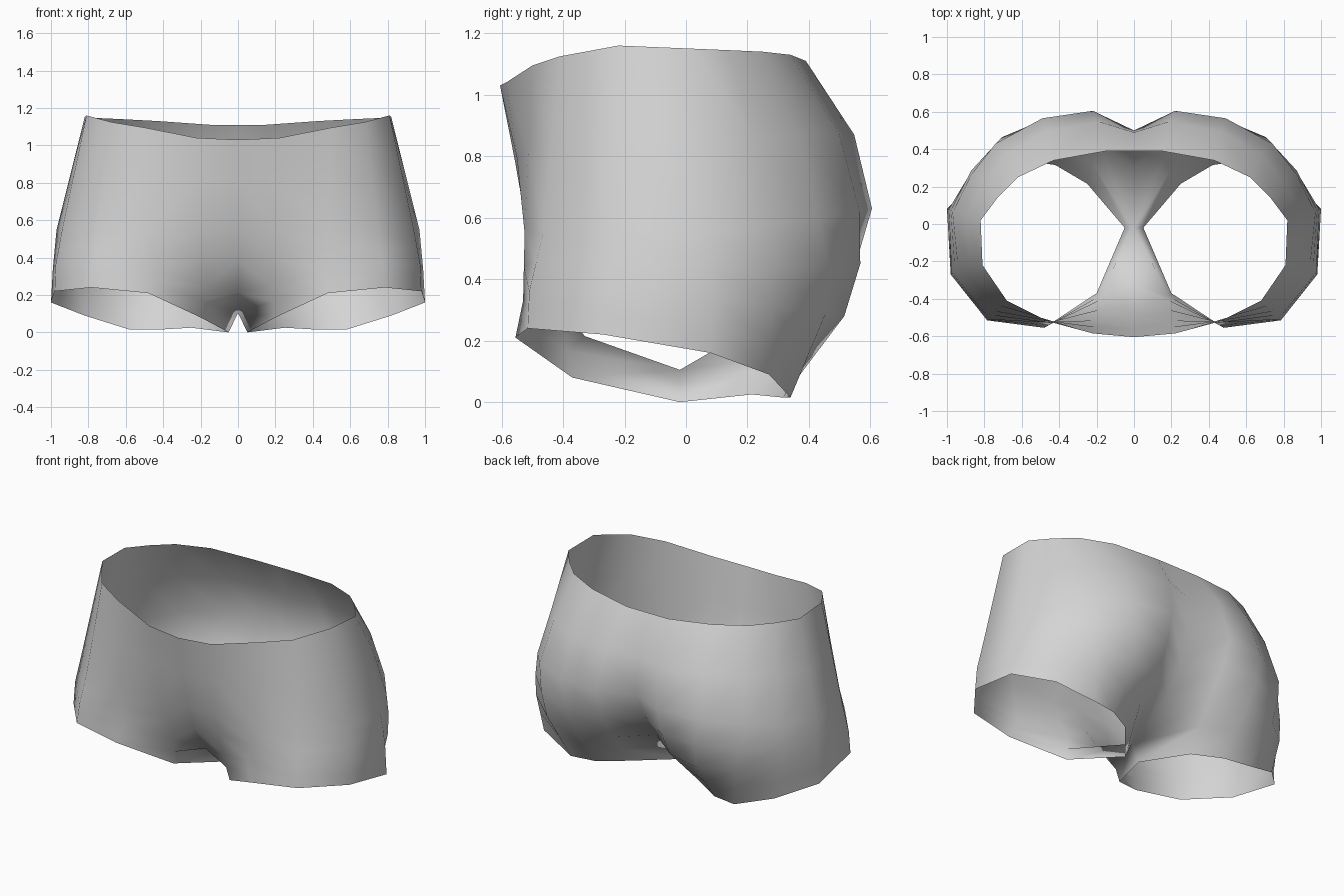
import bpy, bmesh
from mathutils import Vector

if "Cube" in bpy.data.objects:
    bpy.data.objects.remove(bpy.data.objects["Cube"])

# Half rings of the garment, from front centre round the side to back centre
waist = [(0, -.605, 1.03), (.22, -.585, 1.04), (.5, -.5, 1.095), (.68, -.41, 1.125),
         (.81, -.22, 1.16), (.82, .02, 1.15), (.73, .14, 1.145), (.62, .25, 1.14),
         (.43, .34, 1.13), (.15, .39, 1.11), (0, .39, 1.11)]
hip = [(0, -.51, .55), (.2, -.515, .55), (.48, -.525, .55), (.75, -.465, .55),
       (.94, -.24, .55), (.97, .06, .55), (.87, .265, .57), (.74, .43, .6),
       (.49, .565, .62), (.22, .605, .63), (0, .5, .62)]
thigh = [(0, -.33, .215), (.17, -.4, .25), (.44, -.53, .33), (.77, -.51, .36),
         (.975, -.26, .36), (.99, .08, .34), (.87, .28, .31), (.67, .455, .29),
         (.43, .515, .28), (.2, .45, .28), (0, .3, .29)]
hem = [(.05, -.02, 0), (.2, -.37, .08), (.48, -.555, .21), (.785, -.515, .24),
       (.98, -.27, .22), (1, .08, .16), (.82, .27, .09), (.58, .34, .015),
       (.42, .315, .015), (.25, .215, .025), (.05, -.02, 0)]
crotch = Vector((0, -.02, .105))

W, H, T, L = [[Vector(p) for p in ring] for ring in (waist, hip, thigh, hem)]


def between(a, b, bulge):
    """Ring halfway from a to b, pushed out at the back only."""
    mid = [(p + q) / 2 for p, q in zip(a, b)]
    for p in mid:
        p.y += bulge * max(0, p.y)
    return mid


upper = between(W, H, .1)
lower = between(H, T, .05)
lower[0].y -= .02
inner = between(T, L, 0)
inner[0] = inner[-1] = crotch          # both centre lines meet under the crotch
rings = [W, upper, H, lower, T, inner, L]

# Shell of the shorts, open at the waist and both legs
bm = bmesh.new()
grid = [[bm.verts.new(p) for p in ring] for ring in rings]
for top, bottom in zip(grid, grid[1:]):
    for i in range(len(top) - 1):
        bm.faces.new((top[i], bottom[i], bottom[i + 1], top[i + 1]))
half = bm.verts[:] + bm.edges[:] + bm.faces[:]
copy = bmesh.ops.duplicate(bm, geom=half)["geom"]
for v in [g for g in copy if isinstance(g, bmesh.types.BMVert)]:
    v.co.x *= -1
bmesh.ops.reverse_faces(bm, faces=[g for g in copy if isinstance(g, bmesh.types.BMFace)])
bmesh.ops.remove_doubles(bm, verts=bm.verts[:], dist=.002)
for f in bm.faces:
    f.smooth = True

mesh = bpy.data.meshes.new("shorts")
bm.to_mesh(mesh)
bm.free()
shorts = bpy.data.objects.new("shorts", mesh)
bpy.context.collection.objects.link(shorts)

# Plain grey cloth
cloth = bpy.data.materials.new("grey_cloth")
cloth.diffuse_color = (.66, .66, .66, 1)
cloth.use_nodes = True
cloth.node_tree.nodes["Principled BSDF"].inputs["Base Color"].default_value = cloth.diffuse_color
mesh.materials.append(cloth)
